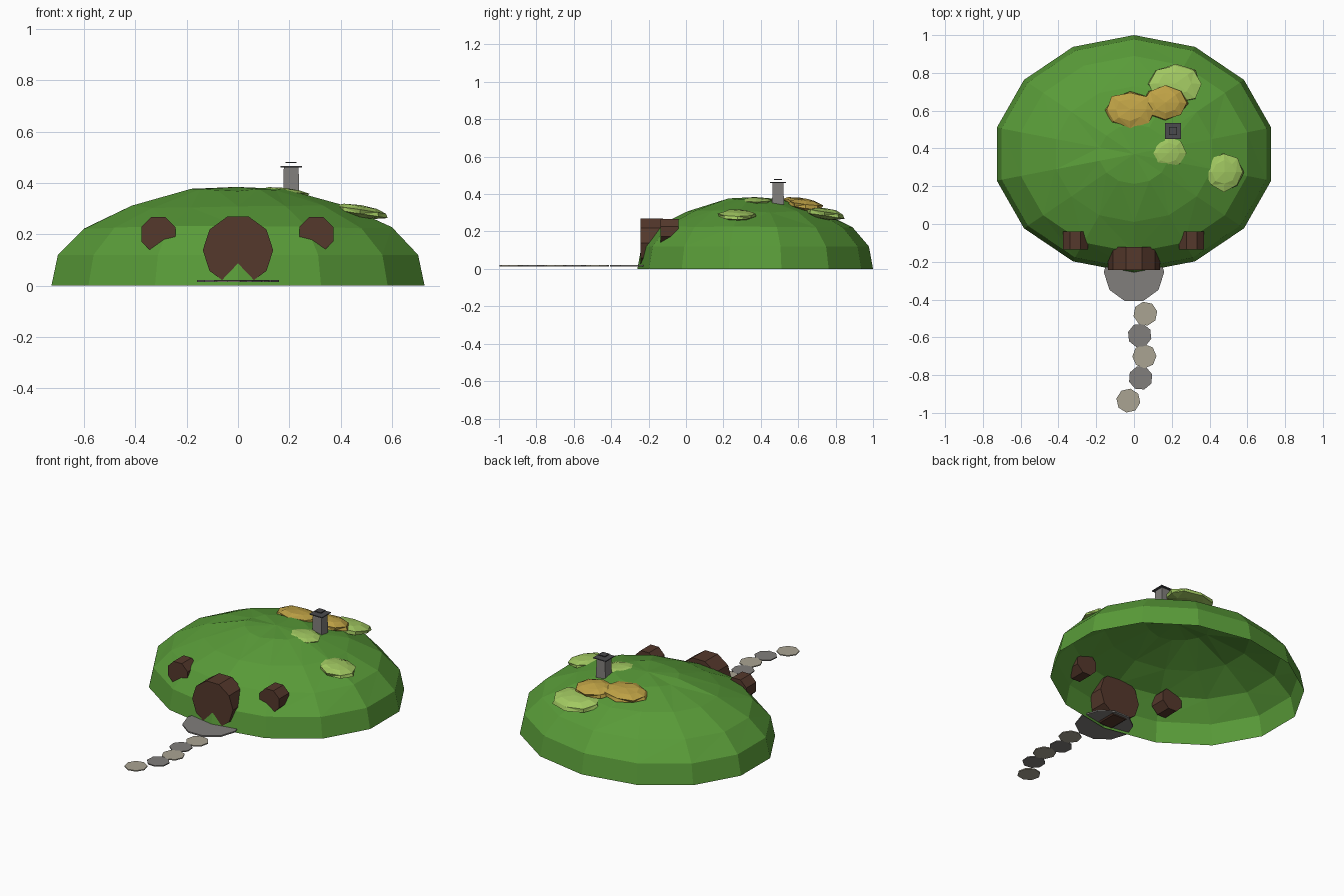
import bpy, bmesh, random
from math import sin, cos, pi
from mathutils import Matrix, Vector

if "Cube" in bpy.data.objects:
    bpy.data.objects.remove(bpy.data.objects["Cube"])

random.seed(4)


def material(name, rgb):
    m = bpy.data.materials.new(name)
    m.diffuse_color = (*rgb, 1)
    m.use_nodes = True
    m.node_tree.nodes["Principled BSDF"].inputs["Base Color"].default_value = m.diffuse_color
    return m


grass = material("grass", (0.10, 0.33, 0.04))
leaf = material("leaf", (0.36, 0.58, 0.12))
gold = material("gold", (0.52, 0.36, 0.06))
wood = material("wood", (0.09, 0.04, 0.025))
sand = material("sand", (0.40, 0.37, 0.29))
stone = material("stone", (0.22, 0.21, 0.20))
dark = material("dark", (0.07, 0.07, 0.075))


def finish(bm, name, mat):
    bmesh.ops.recalc_face_normals(bm, faces=bm.faces)
    me = bpy.data.meshes.new(name)
    bm.to_mesh(me)
    bm.free()
    me.materials.append(mat)
    ob = bpy.data.objects.new(name, me)
    bpy.context.collection.objects.link(ob)
    return ob


def prism(name, mat, loc, r, depth, n, axis='Z', turn=0.0, top=1.0):
    bm = bmesh.new()
    rot = Matrix.Rotation(pi / 2, 4, 'X') if axis == 'Y' else Matrix()
    bmesh.ops.create_cone(bm, cap_ends=True, segments=n, radius1=r, radius2=r * top, depth=depth,
                          matrix=Matrix.Translation(loc) @ rot @ Matrix.Rotation(turn, 4, 'Z'))
    return finish(bm, name, mat)


# Hollow hill: 14-sided dome, open underneath
N = 14
bm = bmesh.new()
rings = []
for k, (f, z) in enumerate([(1, 0), (0.965, 0.12), (0.825, 0.227), (0.57, 0.307), (0.25, 0.371)]):
    ring = []
    for i in range(N):
        a = pi / 2 + 2 * pi * i / N
        j = random.uniform(-0.007, 0.007) if k > 1 else 0
        ring.append(bm.verts.new((0.745 * f * cos(a), 0.37 + 0.63 * f * sin(a), z + j)))
    rings.append(ring)
for lo, hi in zip(rings, rings[1:]):
    for i in range(N):
        bm.faces.new((lo[i], lo[(i + 1) % N], hi[(i + 1) % N], hi[i]))
peak = bm.verts.new((0, 0.37, 0.384))
for i in range(N):
    bm.faces.new((rings[-1][i], rings[-1][(i + 1) % N], peak))
bmesh.ops.triangulate(bm, faces=bm.faces)
finish(bm, "hill", grass)

# Round door and two round windows set into the hill
prism("round_door", wood, (0, -0.183, 0.138), 0.137, 0.122, 10, 'Y', pi / 2)
for side, x in (("left", -0.31), ("right", 0.305)):
    prism(side + "_window", wood, (x, -0.088, 0.2), 0.072, 0.095, 8, 'Y', pi / 8)

# Doorstep and winding stepping stones
prism("doorstep", stone, (0, -0.255, 0.018), 0.16, 0.008, 10, turn=pi / 2)
for i, (x, y) in enumerate([(0.06, -0.475), (0.03, -0.59), (0.055, -0.70), (0.035, -0.815), (-0.03, -0.935)]):
    prism(f"path_stone_{i + 1}", stone if i % 2 else sand, (x, y, 0.017), 0.064, 0.006, 8, turn=0.3 * i + 0.2)

# Chimney with stacked thin caps
C = (0.207, 0.492)
prism("chimney", stone, (*C, 0.405), 0.045, 0.12, 4, turn=pi / 4, top=0.9)
prism("chimney_cap", dark, (*C, 0.463), 0.060, 0.005, 4, turn=pi / 4)
prism("chimney_top", dark, (*C, 0.479), 0.030, 0.005, 4, turn=pi / 4)


# Flattened low-poly bushes lying on the slope
def bush(name, mat, loc, size, tilt_x=0.0, tilt_y=0.0):
    bm = bmesh.new()
    bmesh.ops.create_uvsphere(bm, u_segments=8, v_segments=5, radius=1)
    for v in bm.verts:
        v.co *= random.uniform(0.9, 1.06)
    m = (Matrix.Translation(loc) @ Matrix.Rotation(tilt_x, 4, 'X')
         @ Matrix.Rotation(tilt_y, 4, 'Y') @ Matrix.Diagonal((*size, 1)))
    bmesh.ops.transform(bm, matrix=m, verts=bm.verts)
    bmesh.ops.triangulate(bm, faces=bm.faces)
    finish(bm, name, mat)


bush("bush_right", leaf, (0.475, 0.275, 0.288), (0.11, 0.11, 0.026), 0, 0.15)
bush("bush_middle", leaf, (0.18, 0.375, 0.362), (0.10, 0.09, 0.018), 0, 0.1)
bush("bush_back", leaf, (0.22, 0.74, 0.295), (0.15, 0.11, 0.033), -0.15, 0)
bush("golden_bush_left", gold, (-0.02, 0.605, 0.352), (0.14, 0.10, 0.030), -0.1, 0)
bush("golden_bush_right", gold, (0.165, 0.64, 0.340), (0.125, 0.095, 0.034), -0.12, 0.05)
